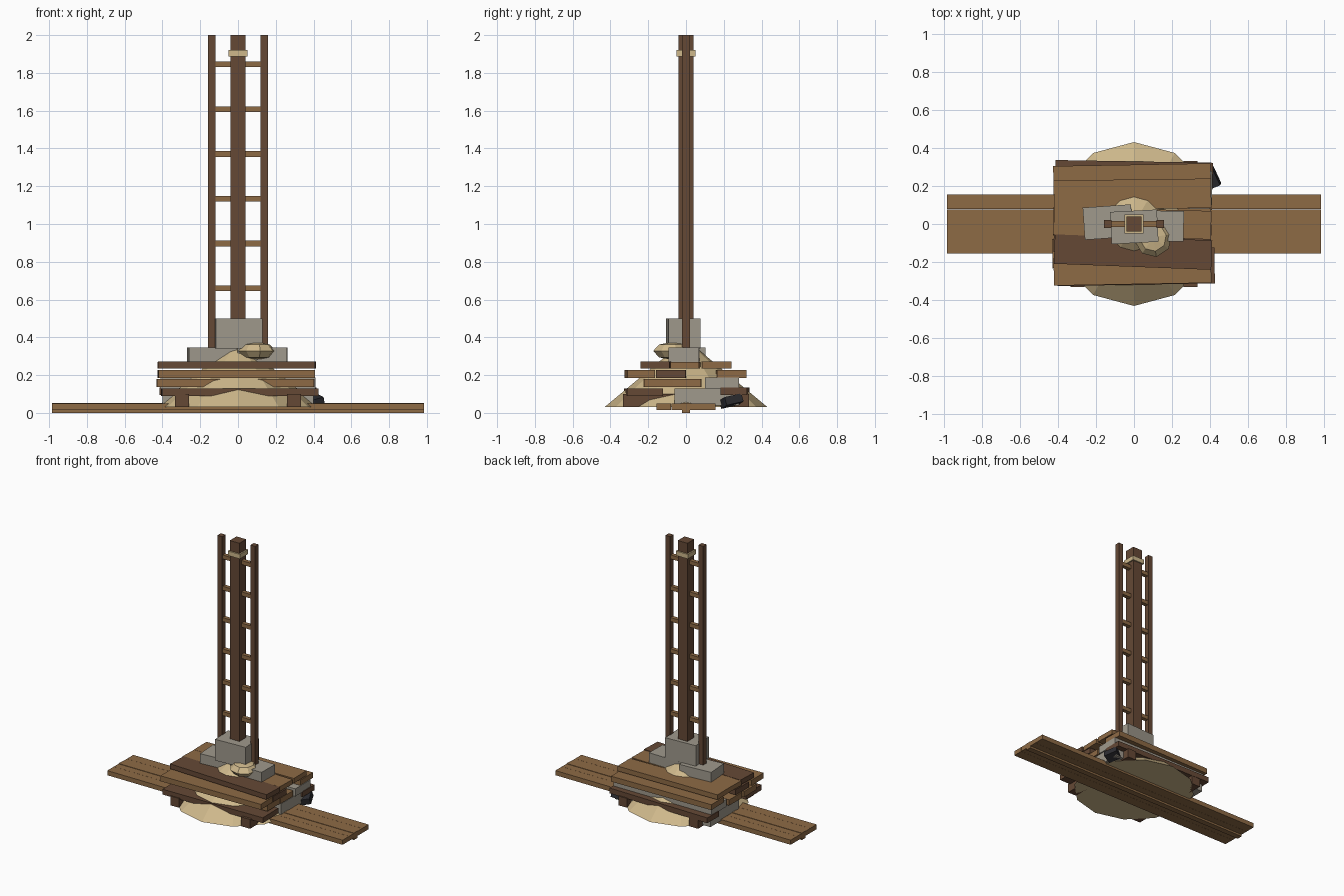
import bpy, math

def mat(name, rgb):
    m = bpy.data.materials.new(name)
    m.diffuse_color = (*rgb, 1)
    return m

DARK = mat("dark_wood", (0.13, 0.066, 0.036))
WOOD = mat("brown_wood", (0.27, 0.145, 0.06))
SAND = mat("sand", (0.62, 0.48, 0.26))
STONE = mat("grey_stone", (0.35, 0.32, 0.265))
COAL = mat("black_rock", (0.025, 0.025, 0.03))

def finish(name, m, rot=(0, 0, 0)):
    ob = bpy.context.object
    ob.name = name
    ob.rotation_euler = [math.radians(a) for a in rot]
    ob.data.materials.append(m)
    return ob

def box(name, x, y, z, m, rot=(0, 0, 0)):
    """Box from (min, max) ranges, turned about its own centre."""
    bpy.ops.mesh.primitive_cube_add(size=1, location=[(r[0] + r[1]) / 2 for r in (x, y, z)])
    ob = finish(name, m, rot)
    ob.scale = [r[1] - r[0] for r in (x, y, z)]
    return ob

# Long ground boards with a thin centre batten
for i in range(4):
    y = -0.156 + 0.078 * i
    box(f"ground_board_{i}", (-0.985, 0.985), (y, y + 0.077), (0.015, 0.05), WOOD)
box("ground_batten", (-0.985, 0.985), (-0.022, 0.022), (0, 0.053), WOOD)

# Sand mound
bpy.ops.mesh.primitive_cone_add(vertices=12, radius1=0.432, radius2=0.06, depth=0.31,
                                location=(0, 0, 0.185))
finish("sand_mound", SAND)

# Bearers under the platform
for s in (-1, 1):
    box("bearer", (s * 0.297 - 0.037, s * 0.297 + 0.037), (-0.333, 0.333), (0.03, 0.1), DARK)

# Platform planks: centre y, width, bottom z, top z, yaw, x shift, material
planks = [
    (-0.225, 0.19, 0.09, 0.13, 1.0, 0.01, DARK),
    (0.26, 0.14, 0.095, 0.135, -1.0, 0.0, DARK),
    (-0.15, 0.155, 0.137, 0.18, 0.8, -0.015, WOOD),
    (0.01, 0.15, 0.137, 0.18, -0.6, -0.01, WOOD),
    (-0.245, 0.145, 0.185, 0.226, 1.0, -0.008, WOOD),
    (-0.075, 0.155, 0.185, 0.226, -0.8, -0.008, DARK),
    (0.235, 0.155, 0.185, 0.226, 1.0, -0.01, WOOD),
    (-0.148, 0.155, 0.235, 0.272, -2.2, -0.005, DARK),
    (0.005, 0.15, 0.234, 0.270, -1.6, -0.008, WOOD),
    (0.157, 0.155, 0.234, 0.271, 0.7, -0.008, WOOD),
]
for i, (y, w, z0, z1, yaw, dx, m) in enumerate(planks):
    box(f"platform_plank_{i}", (-0.415 + dx, 0.415 + dx), (y - w / 2, y + w / 2), (z0, z1), m,
        (0, 0, yaw))

# Stone slabs packed below the planks
box("lower_slab", (-0.4, 0.4), (-0.06, 0.28), (0.04, 0.13), STONE)
box("packing_slab", (-0.41, 0.41), (0.1, 0.28), (0.13, 0.187), STONE)

# Footing stones round the mast
box("footing_left", (-0.265, -0.01), (-0.075, 0.095), (0.265, 0.345), STONE, (0, 0, 4))
box("footing_right", (0.0, 0.262), (-0.09, 0.07), (0.265, 0.345), STONE, (0, 0, -1))
box("footing_top", (-0.122, 0.125), (-0.1, 0.07), (0.34, 0.5), STONE, (0, 0, 3))

# Faceted sandstone boulder
bpy.ops.mesh.primitive_uv_sphere_add(segments=8, ring_count=4, radius=1, location=(0.1, -0.07, 0.328))
finish("boulder", SAND, (0, 0, 10)).scale = (0.1, 0.105, 0.048)

# Dark rock at the right rear corner
box("dark_rock", (0.36, 0.44), (0.19, 0.29), (0.04, 0.085), COAL, (12, -14, 22))

# Mast, collar and ladder
box("mast", (-0.04, 0.04), (-0.04, 0.04), (0.05, 2), DARK)
box("mast_collar", (-0.05, 0.05), (-0.05, 0.05), (1.888, 1.922), SAND)
for s in (-1, 1):
    box("ladder_rail", (s * 0.138 - 0.02, s * 0.138 + 0.02), (-0.02, 0.02), (0.3, 2), DARK)
for i in range(6):
    z = 0.66 + 0.237 * i
    box(f"ladder_rung_{i}", (-0.125, 0.125), (-0.015, 0.015), (z - 0.015, z + 0.015), WOOD)
